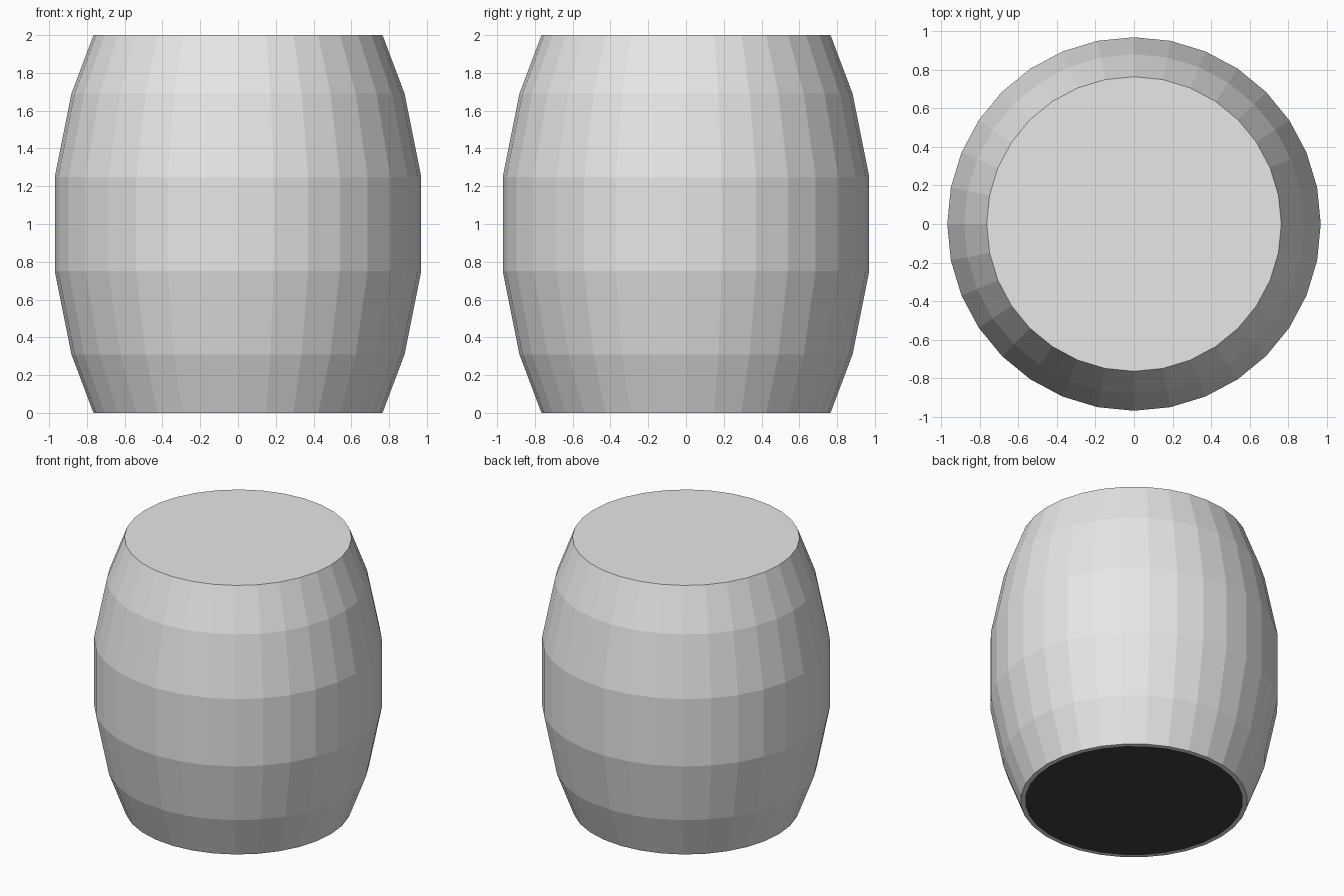
import bpy, bmesh, math

if "Cube" in bpy.data.objects:
    bpy.data.objects.remove(bpy.data.objects["Cube"])

SIDES = 32
# (radius, height) rings of the bulging barrel
PROFILE = [(0.765, 0.0), (0.882, 0.31), (0.97, 0.75),
           (0.97, 1.25), (0.882, 1.69), (0.765, 2.0)]
WALL = 0.03


def material(name, value):
    mat = bpy.data.materials.new(name)
    mat.diffuse_color = (value, value, value, 1)
    mat.use_nodes = True
    mat.node_tree.nodes["Principled BSDF"].inputs["Base Color"].default_value = mat.diffuse_color
    return mat


def add_ring(bm, radius, z):
    step = 2 * math.pi / SIDES
    return [bm.verts.new((radius * math.cos(i * step), radius * math.sin(i * step), z))
            for i in range(SIDES)]


def lathe(name, rings, mat, cap_start, cap_end):
    bm = bmesh.new()
    loops = [add_ring(bm, r, z) for r, z in rings]
    for low, high in zip(loops, loops[1:]):
        for i in range(SIDES):
            j = (i + 1) % SIDES
            bm.faces.new((low[i], low[j], high[j], high[i]))
    if cap_start:
        bm.faces.new(loops[0][::-1])
    if cap_end:
        bm.faces.new(loops[-1])
    mesh = bpy.data.meshes.new(name)
    bm.to_mesh(mesh)
    bm.free()
    mesh.materials.append(mat)
    obj = bpy.data.objects.new(name, mesh)
    bpy.context.collection.objects.link(obj)
    return obj


light_grey = material("light grey", 0.8)
black = material("black", 0.05)

# Outer shell with closed lid; first ring makes the narrow bottom rim
lathe("barrel_shell", [(PROFILE[0][0] - WALL, 0.0)] + PROFILE, light_grey, False, True)

# Dark core filling the shell, its flat base visible inside the rim
core = [(r - WALL, z) for r, z in PROFILE]
core[-1] = (core[-1][0], 2.0 - WALL)
lathe("dark_core", core, black, True, True)
